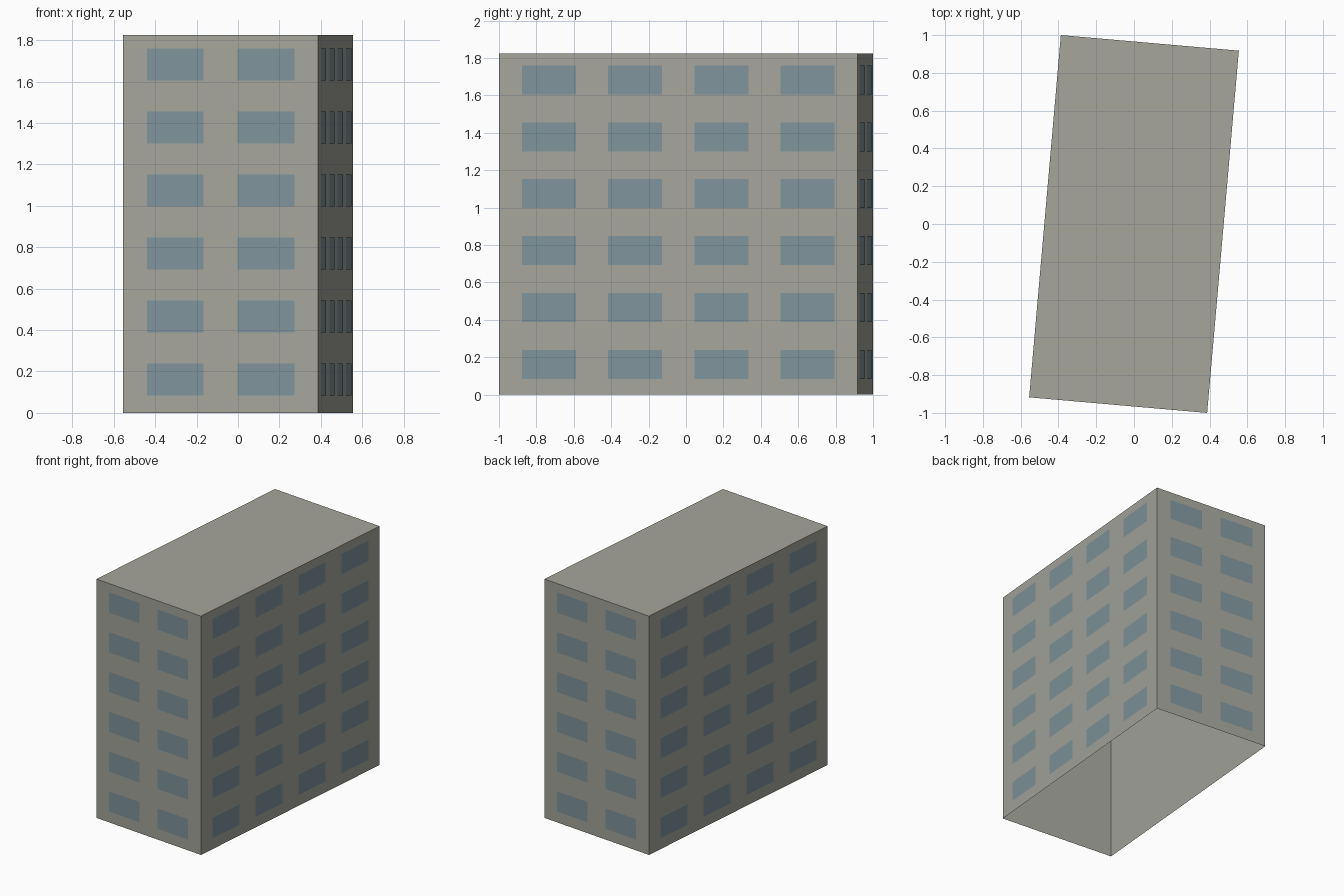
import bpy, bmesh, math
from mathutils import Matrix, Vector

HALF_W, HALF_L, HEIGHT = 0.473, 0.9625, 1.825
TURN = Matrix.Rotation(math.radians(-5), 4, 'Z')
FLOORS = 6
GAP = 0.003  # how far the panes sit in front of the wall

cube = bpy.data.objects.get("Cube")
if cube:
    bpy.data.objects.remove(cube, do_unlink=True)


def material(name, rgb):
    mat = bpy.data.materials.new(name)
    mat.use_nodes = True
    mat.diffuse_color = (*rgb, 1)
    mat.node_tree.nodes["Principled BSDF"].inputs["Base Color"].default_value = (*rgb, 1)
    return mat


def finish(name, bm, mat):
    mesh = bpy.data.meshes.new(name)
    bm.transform(TURN)
    bm.to_mesh(mesh)
    bm.free()
    mesh.materials.append(mat)
    bpy.context.collection.objects.link(bpy.data.objects.new(name, mesh))


concrete = material("warm grey concrete", (0.38, 0.38, 0.34))
glass = material("blue grey glass", (0.21, 0.30, 0.33))

# Building shell: walls and roof, open underneath
bm = bmesh.new()
bmesh.ops.create_cube(bm, size=1)
bmesh.ops.scale(bm, vec=(2 * HALF_W, 2 * HALF_L, HEIGHT), verts=bm.verts)
bmesh.ops.translate(bm, vec=(0, 0, HEIGHT / 2), verts=bm.verts)
bottom = [f for f in bm.faces if f.normal.z < -0.5]
bmesh.ops.delete(bm, geom=bottom, context='FACES_ONLY')
finish("building_shell", bm, concrete)


def window_wall(name, angle, distance, columns, pitch, width, height=0.155):
    """Grid of flat panes on the wall that faces -y once turned by angle."""
    bm = bmesh.new()
    turn = Matrix.Rotation(angle, 4, 'Z')
    for col in range(columns):
        x = (col - (columns - 1) / 2) * pitch
        for floor in range(FLOORS):
            z = (floor + 0.5) * HEIGHT / FLOORS + 0.01
            corners = [(-1, -1), (1, -1), (1, 1), (-1, 1)]
            bm.faces.new([bm.verts.new(turn @ Vector(
                (x + sx * width / 2, -distance - GAP, z + sz * height / 2)))
                for sx, sz in corners])
    finish(name, bm, glass)


# Windows on the two short and two long walls
for end, side, angle in (("front", "left", 0), ("back", "right", math.pi)):
    window_wall(end + "_windows", angle, HALF_L, 2, 0.44, 0.276)
    window_wall(side + "_windows", angle + math.pi / 2, HALF_W, 4, 0.463, 0.29)
